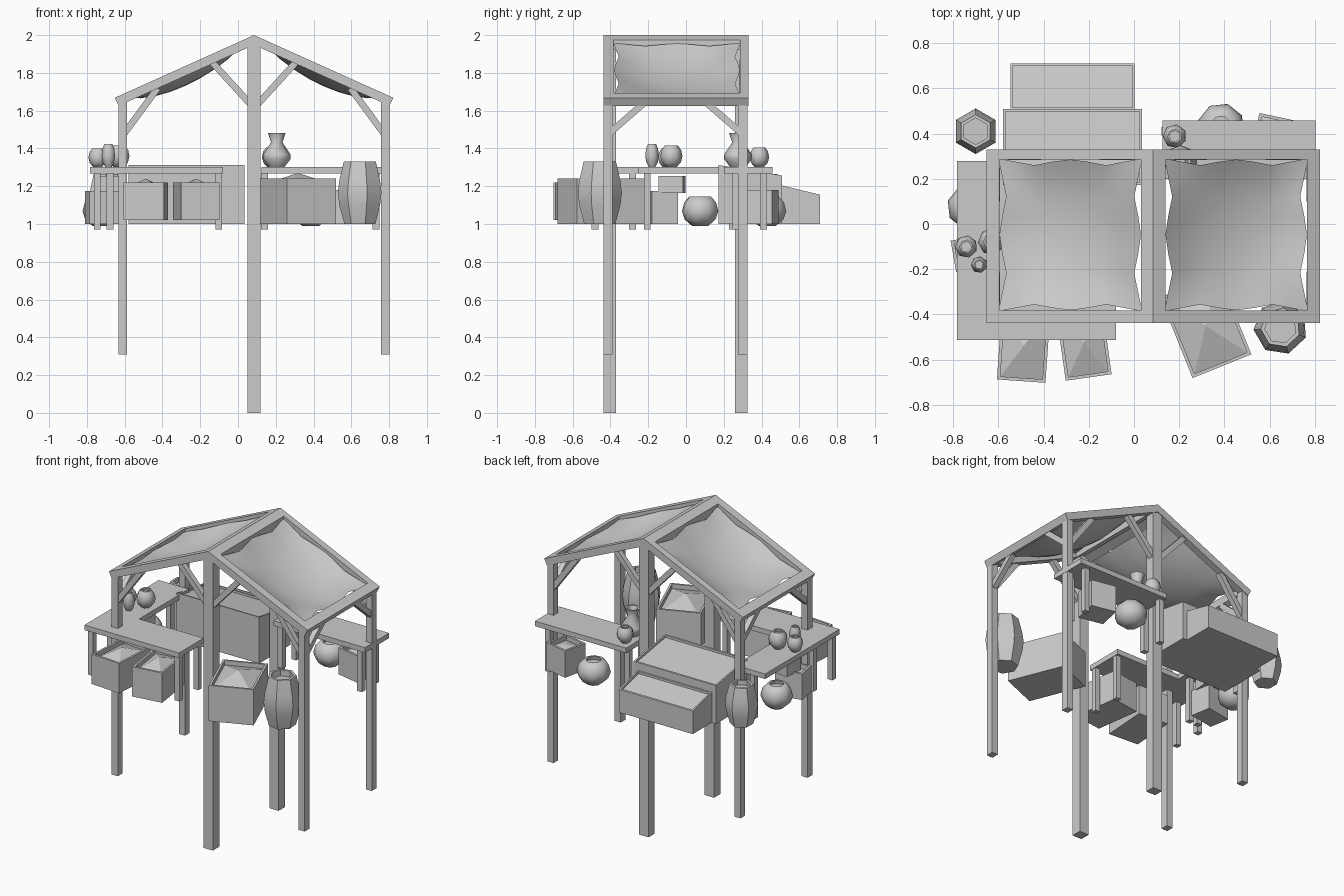
import bpy, bmesh
from math import radians, cos, sin, pi
from mathutils import Vector, Matrix

if "Cube" in bpy.data.objects:
    bpy.data.objects.remove(bpy.data.objects["Cube"])

CX = 0.085            # ridge centre line
YF, YB = -0.438, 0.33  # front and back faces of the frame


def finish(name, bm, smooth=None):
    bmesh.ops.recalc_face_normals(bm, faces=bm.faces)
    me = bpy.data.meshes.new(name)
    bm.to_mesh(me)
    bm.free()
    ob = bpy.data.objects.new(name, me)
    bpy.context.collection.objects.link(ob)
    if smooth:
        bpy.ops.object.select_all(action='DESELECT')
        ob.select_set(True)
        bpy.context.view_layer.objects.active = ob
        bpy.ops.object.shade_smooth_by_angle(angle=radians(smooth))
    return ob


def box(name, x0, x1, y0, y1, z0, z1):
    bm = bmesh.new()
    m = Matrix.Translation(((x0 + x1) / 2, (y0 + y1) / 2, (z0 + z1) / 2)) @ \
        Matrix.Diagonal((x1 - x0, y1 - y0, z1 - z0, 1))
    bmesh.ops.create_cube(bm, size=1, matrix=m)
    return finish(name, bm)


def bar(name, p, q, w=0.035):
    """Square bar between two points."""
    p, q = Vector(p), Vector(q)
    d = q - p
    m = Matrix.Translation((p + q) / 2) @ d.to_track_quat('Z', 'Y').to_matrix().to_4x4() @ \
        Matrix.Diagonal((w, w, d.length, 1))
    bm = bmesh.new()
    bmesh.ops.create_cube(bm, size=1, matrix=m)
    return finish(name, bm)


def prism(name, pts, y0, y1):
    """Extrude an xz outline along y."""
    bm = bmesh.new()
    f = bm.faces.new([bm.verts.new((x, y0, z)) for x, z in pts])
    r = bmesh.ops.extrude_face_region(bm, geom=[f])
    bmesh.ops.translate(bm, vec=(0, y1 - y0, 0),
                        verts=[v for v in r['geom'] if isinstance(v, bmesh.types.BMVert)])
    return finish(name, bm)


def lathe(name, x, y, z, profile, n=7, phase=0.0, smooth=55):
    bm = bmesh.new()
    rings = [[bm.verts.new((x + r * cos(phase + 2 * pi * i / n),
                            y + r * sin(phase + 2 * pi * i / n), z + h)) for i in range(n)]
             for r, h in profile]
    for a, b in zip(rings, rings[1:]):
        for i in range(n):
            j = (i + 1) % n
            bm.faces.new((a[i], a[j], b[j], b[i]))
    bm.faces.new(rings[0])
    bm.faces.new(rings[-1])
    return finish(name, bm, smooth)


def crate(name, x, y, z, sx, sy, sz, rot=0, back_drop=0, mound=0.05, rim=0.02, sink=0.03):
    """Box with a rim and a sunken, optionally heaped top; the back edge may slope down."""
    bm = bmesh.new()
    bmesh.ops.create_cube(bm, size=1, matrix=Matrix.Translation((0, 0, sz / 2)) @ Matrix.Diagonal((sx, sy, sz, 1)))
    bm.normal_update()
    top = max(bm.faces, key=lambda f: f.normal.z)
    bmesh.ops.inset_region(bm, faces=[top], thickness=rim)
    r = bmesh.ops.extrude_face_region(bm, geom=[top])
    vs = [v for v in r['geom'] if isinstance(v, bmesh.types.BMVert)]
    bmesh.ops.translate(bm, verts=vs, vec=(0, 0, -sink))
    bmesh.ops.delete(bm, geom=[top], context='FACES_ONLY')
    if mound:
        top = next(f for f in r['geom'] if isinstance(f, bmesh.types.BMFace))
        c = bmesh.ops.poke(bm, faces=[top])['verts'][0]
        c.co.z += mound
    for v in bm.verts:
        if v.co.z > sz * 0.4:
            v.co.z -= back_drop * (v.co.y / sy + 0.5)
    bm.transform(Matrix.Translation((x, y, z)) @ Matrix.Rotation(radians(rot), 4, 'Z'))
    return finish(name, bm)


def roof_z(d):
    return 2.0 - 0.45 * d


# Centre posts
box("front_centre_post", 0.051, 0.12, YF, -0.37, 0, 1.95)
box("back_centre_post", 0.051, 0.12, 0.26, 0.325, 0, 1.95)

for s, side in ((-1, "left"), (1, "right")):
    X = lambda d: CX + s * d

    # Roof frame: rafters, eave and ridge bars
    def slab(name, d0, d1, y0, y1):
        e = 0.022 if d1 > 0.73 else 0
        prism(name, [(X(d0), roof_z(d0)), (X(d1), roof_z(d1)),
                     (X(d1 - e), roof_z(d1 - e) - 0.052), (X(d0), roof_z(d0) - 0.052)], y0, y1)
    slab(side + "_front_rafter", 0, 0.738, YF, YF + 0.055)
    slab(side + "_back_rafter", 0, 0.738, YB - 0.045, YB)
    slab(side + "_eave_bar", 0.68, 0.738, YF + 0.055, YB - 0.045)
    slab(side + "_ridge_bar", 0, 0.055, YF + 0.055, YB - 0.045)

    # Sagging cloth with zigzag edges
    bm = bmesh.new()
    n = 8
    tri = [0, 0.5, 1, 0.5, 0.15, 0.5, 1, 0.5, 0]
    grid = []
    for i in range(n + 1):
        row = []
        for j in range(n + 1):
            u, v = 2 * i / n - 1, 2 * j / n - 1
            d = 0.367 + u * (0.318 - 0.035 * tri[j])
            y = -0.048 + v * (0.338 - 0.03 * tri[i])
            z = roof_z(d) - 0.02 - 0.085 * (1 - u * u) ** 0.8 * (1 - v * v) ** 0.8
            row.append(bm.verts.new((X(d), y, z)))
        grid.append(row)
    for i in range(n):
        for j in range(n):
            bm.faces.new((grid[i][j], grid[i + 1][j], grid[i + 1][j + 1], grid[i][j + 1]))
    finish(side + "_roof_cloth", bm, 60)

    # Side posts and braces
    for ya, yb, yc, t, end in ((YF, -0.388, -0.412, 1, "front"), (0.275, 0.325, 0.3, -1, "back")):
        pre = side + "_" + end
        x0, x1 = sorted((X(0.672), X(0.717)))
        box(pre + "_post", x0, x1, ya, yb, 0.31, 1.66)
        bar(pre + "_centre_brace", (X(0.02), yc, 1.635), (X(0.225), yc, 1.86))
        bar(pre + "_side_brace", (X(0.69), yc, 1.475), (X(0.51), yc, 1.72))
        bar(pre + "_eave_brace", (X(0.695), yc, 1.475), (X(0.695), yc + t * 0.19, 1.64))


# Tables
def table(name, x0, x1, y0, y1, lx, ly):
    box(name + "_top", x0, x1, y0, y1, 1.268, 1.302)
    for i, x in enumerate(lx):
        for j, y in enumerate(ly):
            box(f"{name}_leg_{i}{j}", x - 0.018, x + 0.018, y - 0.018, y + 0.018, 0.97, 1.27)


table("front_table", -0.783, -0.08, -0.512, -0.25, (-0.745, -0.102), (-0.482, -0.283))
table("left_table", -0.783, -0.56, -0.25, 0.278, (-0.677, -0.615), (-0.205, 0.245))
table("right_table", 0.125, 0.803, 0.2, 0.457, (0.14, 0.73), (0.265, 0.41))

# Crates
crate("front_crate_left", -0.488, -0.54, 1.02, 0.215, 0.31, 0.2, -4)
crate("front_crate_right", -0.222, -0.525, 1.02, 0.205, 0.31, 0.2, 8)
crate("front_right_crate", 0.317, -0.45, 1.0, 0.28, 0.385, 0.24, 22, mound=0.06)
crate("left_lower_crate", -0.71, -0.127, 1.0, 0.18, 0.14, 0.175, 10, mound=0)
crate("left_upper_crate", -0.68, -0.075, 1.165, 0.15, 0.13, 0.09, -5, mound=0, sink=0.01)
crate("right_table_crate", 0.62, 0.39, 1.0, 0.17, 0.17, 0.18, -12, mound=0.02)
crate("back_tall_chest", -0.272, 0.34, 1.0, 0.615, 0.335, 0.312, 0, 0.055, 0, 0.015, 0.015)
crate("back_low_chest", -0.272, 0.607, 1.0, 0.55, 0.205, 0.205, 0, 0.05, 0, 0.015, 0.015)

# Barrels
barrel = [(0.085, 0), (0.112, 0.1), (0.12, 0.165), (0.112, 0.23), (0.088, 0.33), (0.07, 0.33), (0.07, 0.29)]
lathe("front_barrel", 0.648, -0.458, 1.0, barrel, 7, radians(30), 40)
lathe("back_barrel", -0.70, 0.41, 1.0, [(r * 0.84, h * 0.8) for r, h in barrel], 6, radians(30), 40)

# Pots, jars and vase
pot = [(0.45, 0), (0.85, 0.22), (1, 0.5), (0.88, 0.8), (0.6, 1), (0.45, 1), (0.5, 0.85)]


def make_pot(name, x, y, z, r, h, n=7):
    lathe(name, x, y, z, [(r * a, h * b) for a, b in pot], n, 0.5)


make_pot("left_floor_pot", -0.727, 0.075, 0.99, 0.1, 0.155, 8)
make_pot("right_floor_pot", 0.385, 0.43, 0.99, 0.105, 0.155, 8)
make_pot("table_pot_a", -0.742, -0.1, 1.3, 0.05, 0.1)
make_pot("table_jar", -0.685, -0.18, 1.3, 0.037, 0.123)
make_pot("table_pot_b", -0.63, -0.078, 1.3, 0.06, 0.115)
make_pot("right_table_pot", 0.18, 0.388, 1.3, 0.053, 0.105)
lathe("right_table_vase", 0.205, 0.275, 1.3,
      [(0.04, 0), (0.074, 0.045), (0.072, 0.07), (0.03, 0.132), (0.047, 0.183), (0.035, 0.183), (0.022, 0.14)], 8)
